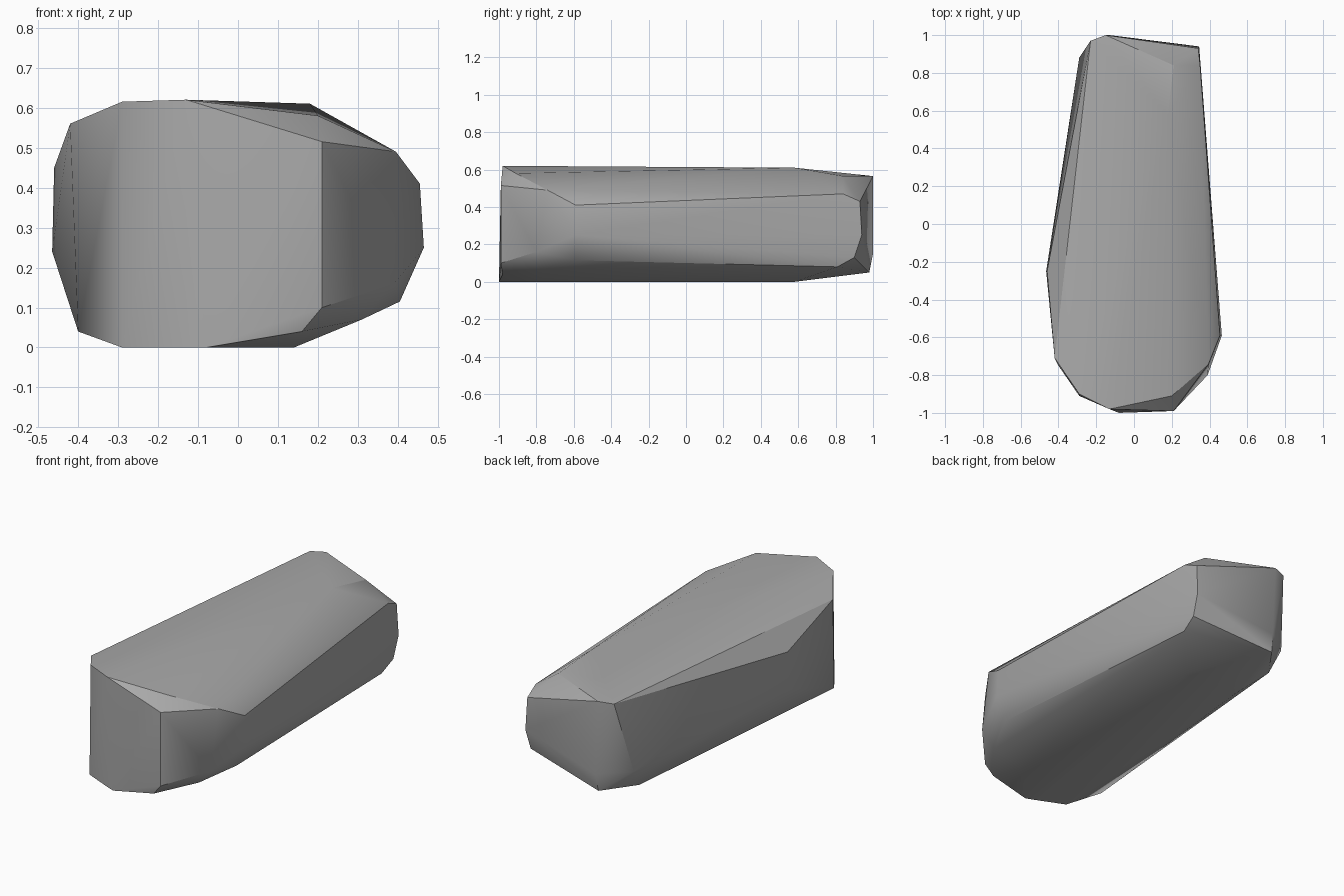
import bpy
import bmesh
from math import radians

# Remove the default object
default_cube = bpy.data.objects.get("Cube")
if default_cube:
    bpy.data.objects.remove(default_cube, do_unlink=True)


def flat_material(name, colour):
    material = bpy.data.materials.new(name)
    material.use_nodes = True
    material.diffuse_color = colour
    material.node_tree.nodes["Principled BSDF"].inputs["Base Color"].default_value = colour
    return material


def chiselled_block(name, rings, material):
    """Wrap a tight skin around rings of corner points given in hundredths."""
    mesh = bpy.data.meshes.new(name)
    bm = bmesh.new()
    for ring in rings:
        for corner in ring:
            bm.verts.new([value / 100 for value in corner])
    result = bmesh.ops.convex_hull(bm, input=bm.verts[:])
    leftovers = set(result["geom_interior"] + result["geom_unused"])
    bmesh.ops.delete(
        bm,
        geom=[item for item in leftovers if isinstance(item, bmesh.types.BMVert)],
        context="VERTS",
    )
    bmesh.ops.recalc_face_normals(bm, faces=bm.faces[:])
    bm.to_mesh(mesh)
    bm.free()
    mesh.materials.append(material)
    block = bpy.data.objects.new(name, mesh)
    bpy.context.collection.objects.link(block)
    return block


# Corners of the stone, ring by ring from the top down
top_rim = [
    (-13, -98, 62), (-29, -90, 61.5), (-42, -71, 56), (20, -91, 58),
    (18, 58, 61), (21, 84, 56.5), (-15, 100, 56.5), (-23, 97, 56),
]
shoulder = [
    (21, -99, 51.5), (39.5, -74, 49), (45.5, -59, 41), (35, 84, 47),
    (34, 93, 43), (-46, -25, 45),
]
waist = [
    (46.5, -59, 25), (34.5, 94, 25), (-46.5, -25, 24), (-29, 88, 16),
    (-13, 100, 15), (39, -80, 16),
]
lower_rim = [
    (21, -99, 10), (16, -98, 4), (31, -79, 7), (40.5, -59, 11.5),
    (33, 81, 8), (34, 90, 13), (-14, 98, 5), (-27, 80, 5), (-40, -75, 4),
]
base = [
    (-8, -100, 0), (-13, -98, 0), (-29, -91, 0), (14, -76, 0),
    (12, 58, 0), (-22, 58, 0),
]

stone_grey = flat_material("stone grey", (0.4, 0.4, 0.4, 1.0))
stone = chiselled_block("stone", [top_rim, shoulder, waist, lower_rim, base], stone_grey)

# Soft shading across shallow facets, crisp along the hard edges
bpy.ops.object.select_all(action="DESELECT")
stone.select_set(True)
bpy.context.view_layer.objects.active = stone
bpy.ops.object.shade_smooth_by_angle(angle=radians(30))
